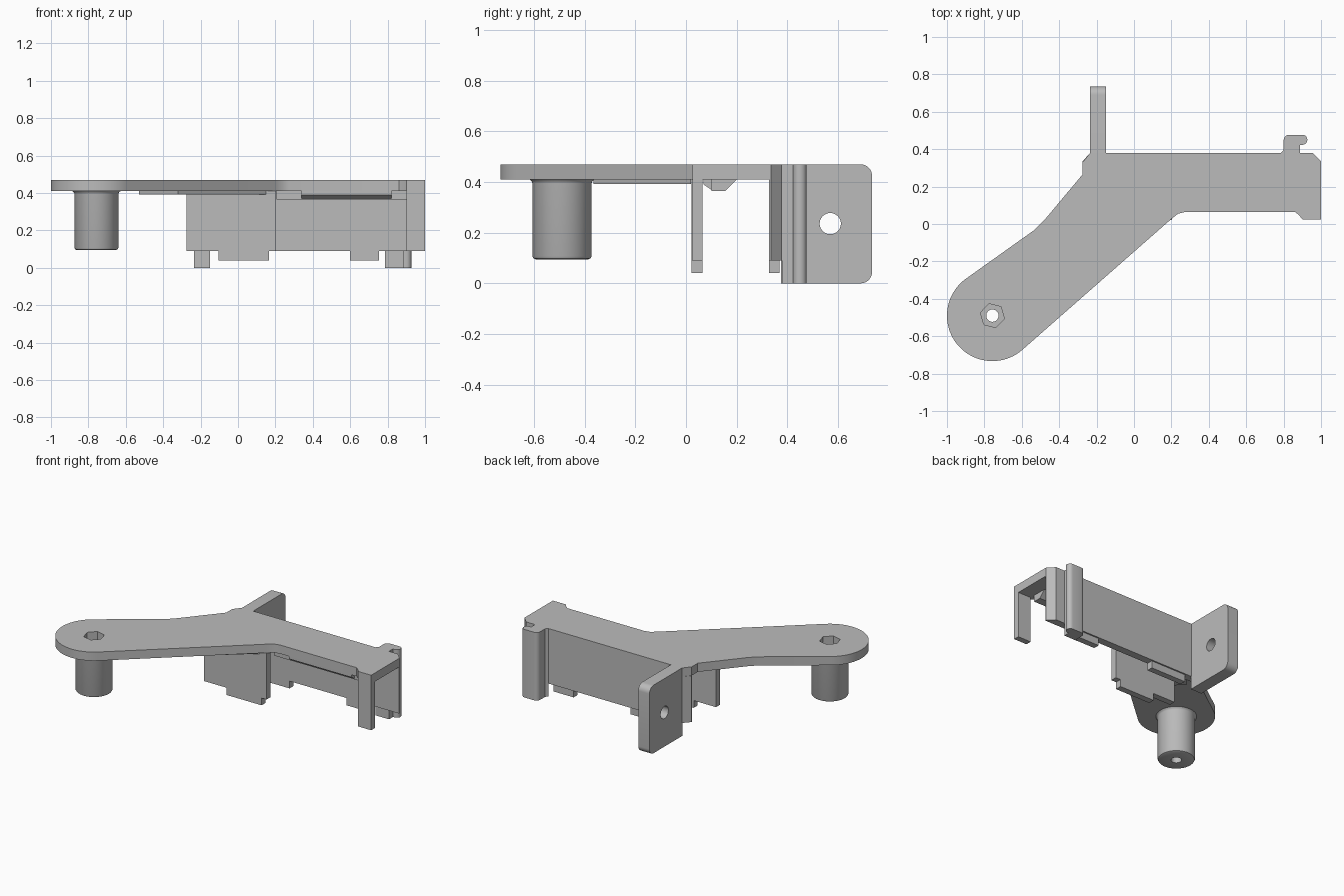
import bpy, bmesh, math
from mathutils import Matrix

cube = bpy.data.objects.get("Cube")
if cube:
    bpy.data.objects.remove(cube, do_unlink=True)

grey = bpy.data.materials.new("plain grey")
grey.use_nodes = True
COLOUR = (0.5, 0.5, 0.5, 1)
grey.diffuse_color = COLOUR
grey.node_tree.nodes["Principled BSDF"].inputs["Base Color"].default_value = COLOUR

TOP, UNDER, WALL_BOTTOM, TAB_BOTTOM = 0.47, 0.41, 0.09, 0.04
PX, PY = -0.757, -0.49  # post axis


def finish(name, bm):
    bmesh.ops.recalc_face_normals(bm, faces=bm.faces[:])
    me = bpy.data.meshes.new(name)
    bm.to_mesh(me)
    bm.free()
    me.materials.append(grey)
    ob = bpy.data.objects.new(name, me)
    bpy.context.collection.objects.link(ob)
    return ob


def activate(ob):
    bpy.ops.object.select_all(action='DESELECT')
    ob.select_set(True)
    bpy.context.view_layer.objects.active = ob


def smooth(ob):
    activate(ob)
    bpy.ops.object.shade_smooth_by_angle(angle=math.radians(35))


def prism(name, points, low, high, axis='z'):
    """Extrude an outline along z (points are x, y) or x (points are y, z)."""
    def place(p, h):
        return (p[0], p[1], h) if axis == 'z' else (h, p[0], p[1])
    bm = bmesh.new()
    a = [bm.verts.new(place(p, low)) for p in points]
    b = [bm.verts.new(place(p, high)) for p in points]
    bm.faces.new(a)
    bm.faces.new(b)
    for i in range(len(a)):
        j = (i + 1) % len(a)
        bm.faces.new((a[i], a[j], b[j], b[i]))
    return finish(name, bm)


def box(name, x0, x1, y0, y1, z0, z1):
    return prism(name, [(x0, y0), (x1, y0), (x1, y1), (x0, y1)], z0, z1)


def arc(cx, cy, r, start, end, steps):
    angles = [math.radians(start + (end - start) * i / steps) for i in range(steps + 1)]
    return [(cx + r * math.cos(t), cy + r * math.sin(t)) for t in angles]


def ring(cx, cy, r, sides, turn=0):
    return arc(cx, cy, r, turn, turn + 360, sides)[:-1]


def cut(ob, cutter):
    mod = ob.modifiers.new("cut", 'BOOLEAN')
    mod.operation = 'DIFFERENCE'
    mod.solver = 'EXACT'
    mod.object = cutter
    activate(ob)
    bpy.ops.object.modifier_apply(modifier=mod.name)
    bpy.data.objects.remove(cutter, do_unlink=True)


# Top plate with the angled arm and its round end
outline = [(0.2, 0.027), (0.235, 0.055), (0.275, 0.065), (0.86, 0.065), (0.88, 0.05),
           (0.9, 0.025), (1, 0.025), (1, 0.335), (0.955, 0.38), (-0.235, 0.38),
           (-0.275, 0.33), (-0.275, 0.265), (-0.48, 0.02), (-0.53, -0.03)]
outline += arc(PX, PY, 0.243, 126, 312, 40)
plate = prism("top_plate", outline, UNDER, TOP)
smooth(plate)

# Thickened area beneath the arm
prism("arm_pad", [(-0.53, -0.115), (-0.32, -0.365), (0.15, 0.02), (-0.41, 0.02)], 0.393, UNDER)

# Round post, turned from a profile
profile = [(0, 0.095), (0.105, 0.095), (0.113, 0.099), (0.117, 0.107),
           (0.117, 0.395), (0.12, 0.403), (0.128, UNDER), (0, UNDER)]
bm = bmesh.new()
verts = [bm.verts.new((r, 0, z)) for r, z in profile]
edges = [bm.edges.new(pair) for pair in zip(verts, verts[1:])]
bmesh.ops.spin(bm, geom=verts + edges, cent=(0, 0, 0), axis=(0, 0, 1),
               angle=math.tau, steps=48, use_duplicate=False)
bmesh.ops.remove_doubles(bm, verts=bm.verts[:], dist=0.0005)
bmesh.ops.transform(bm, matrix=Matrix.Translation((PX, PY, 0)), verts=bm.verts[:])
post = finish("round_post", bm)

# Hexagonal nut pocket and screw hole through plate and post
for part in (plate, post):
    cut(part, prism("hex_cutter", ring(PX, PY, 0.066, 6, -14), 0.34, 0.6))
cut(post, prism("bore_cutter", ring(PX, PY, 0.033, 32), -0.1, 0.35))
smooth(post)

# Front wall, back wall and corner leg
box("front_wall", -0.275, 0.203, 0.022, 0.065, WALL_BOTTOM, UNDER)
prism("back_wall", [(-0.275, 0.328), (1, 0.328), (1, 0.335), (0.955, 0.38),
                    (-0.235, 0.38), (-0.275, 0.335)], WALL_BOTTOM, UNDER)
box("corner_leg", 0.9, 1, 0.025, 0.065, WALL_BOTTOM, UNDER)

# Locating tabs under the walls
for name, x0, x1, y0, y1 in (("front_tab", -0.105, 0.165, 0.022, 0.065),
                             ("back_left_tab", 0.6, 0.755, 0.328, 0.37),
                             ("back_middle_tab", -0.105, 0.165, 0.328, 0.37)):
    box(name, x0, x1, y0, y1, TAB_BOTTOM, WALL_BOTTOM)

# Wedge rib and sloped lip beneath the plate
prism("under_rib", [(0.1, UNDER), (0.1, 0.365), (0.155, 0.365), (0.2, UNDER)], 0.205, 0.9, 'x')
prism("rib_lip", [(0.07, UNDER), (0.07, 0.39), (0.1, 0.37), (0.1, UNDER)], 0.34, 0.82, 'x')

# Rear mounting flap with rounded corners and a hole
R = 0.045
flap_side = [(0.375, 0), *arc(0.735 - R, R, R, -90, 0, 8),
             *arc(0.735 - R, TOP - R, R, 0, 90, 8), (0.375, TOP)]
flap = prism("mounting_flap", flap_side, -0.235, -0.15, 'x')
cut(flap, prism("hole_cutter", ring(0.57, 0.236, 0.042, 32), -0.4, 0, 'x'))
smooth(flap)

# Rear hook running the full height
hook = [(0.785, 0.38), (0.8, 0.395), *arc(0.83, 0.447, 0.03, 180, 90, 6),
        *arc(0.9, 0.45, 0.027, 90, -90, 10), (0.888, 0.423), (0.888, 0.38)]
smooth(prism("rear_hook", hook, 0, TOP))
